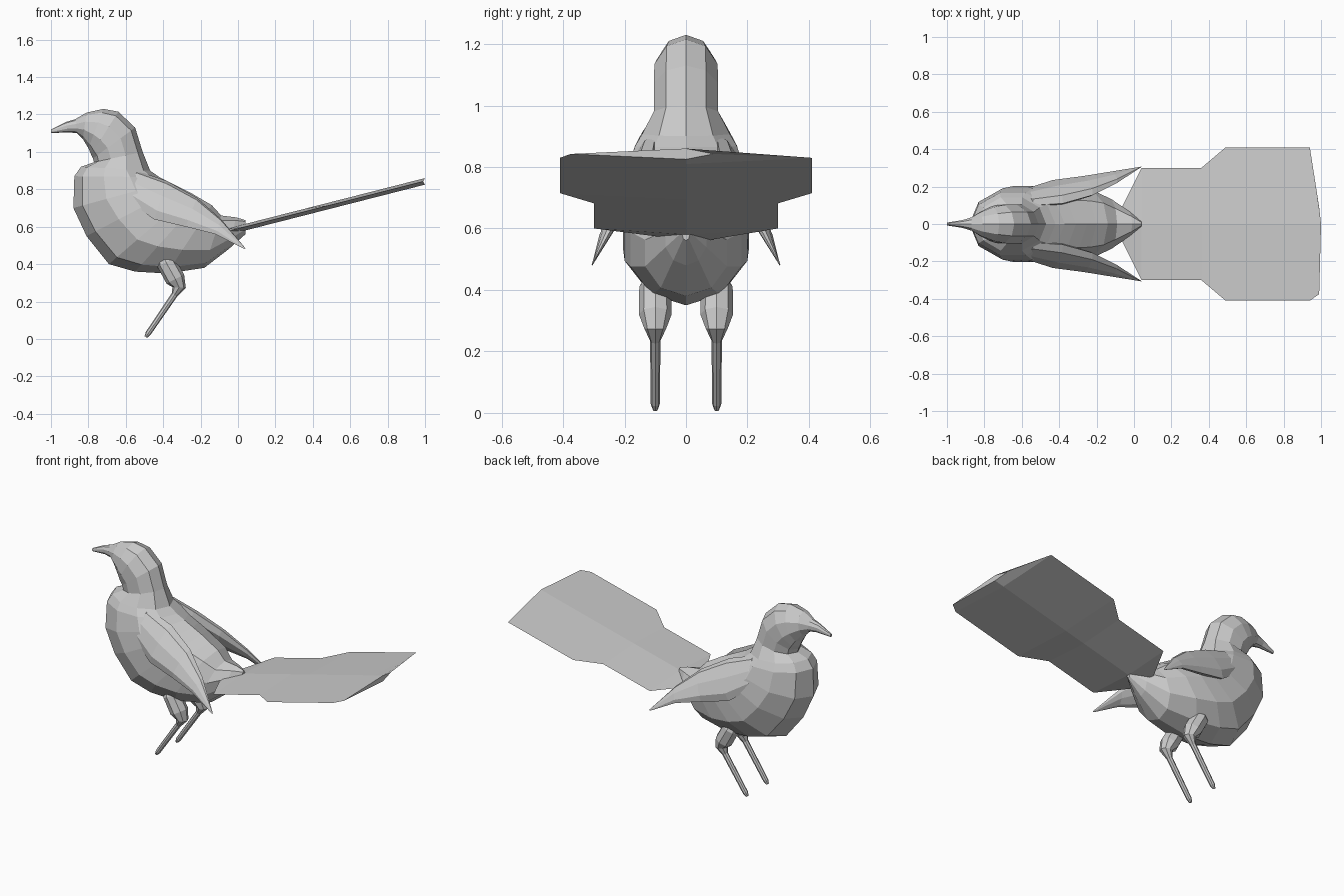
import bpy, bmesh
from math import sin, cos, pi
from mathutils import Vector

if "Cube" in bpy.data.objects:
    bpy.data.objects.remove(bpy.data.objects["Cube"])


def loft(name, rings):
    """Skin equal-length rings of points, cap both ends, flat shaded."""
    bm = bmesh.new()
    rows = [[bm.verts.new(p) for p in ring] for ring in rings]
    n = len(rows[0])
    for a, b in zip(rows, rows[1:]):
        for i in range(n):
            j = (i + 1) % n
            bm.faces.new((a[i], a[j], b[j], b[i]))
    bm.faces.new(rows[0][::-1])
    bm.faces.new(rows[-1])
    bmesh.ops.recalc_face_normals(bm, faces=bm.faces)
    mesh = bpy.data.meshes.new(name)
    bm.to_mesh(mesh)
    bm.free()
    ob = bpy.data.objects.new(name, mesh)
    bpy.context.collection.objects.link(ob)
    return ob


def oval(top, bottom, side, n):
    """Ring through top and bottom points, bulging along the side vector."""
    top, bottom, side = Vector(top), Vector(bottom), Vector(side)
    mid, half = (top + bottom) / 2, (top - bottom) / 2
    return [mid + half * cos(2 * pi * i / n) + side * sin(2 * pi * i / n)
            for i in range(n)]


# Body, head and beak: top x, z, bottom x, z, half width
body = [
    (-1.00, 1.12, -1.00, 1.10, .008), (-.92, 1.16, -.91, 1.105, .022),
    (-.87, 1.175, -.86, 1.10, .038), (-.81, 1.21, -.83, 1.07, .068),
    (-.72, 1.23, -.80, 1.02, .095), (-.64, 1.215, -.785, .985, .108),
    (-.55, 1.13, -.775, .965, .11), (-.51, 1.00, -.77, .945, .11),
    (-.47, .90, -.84, .92, .15), (-.42, .865, -.875, .87, .175),
    (-.37, .84, -.88, .70, .20), (-.31, .81, -.81, .55, .215),
    (-.25, .78, -.69, .40, .215), (-.20, .75, -.55, .36, .21),
    (-.14, .715, -.38, .35, .19), (-.09, .66, -.18, .38, .14),
    (-.01, .65, -.05, .48, .07), (.04, .635, .04, .56, .015),
]
loft("body", [oval((tx, 0, tz), (bx, 0, bz), (0, w, 0), 10)
              for tx, tz, bx, bz, w in body])

# Tail fan: thin diamond section, x, left edge, right edge
tail = [(-.08, .06, -.06), (.04, .30, -.30), (.36, .30, -.30),
        (.49, .41, -.41), (.94, .41, -.41), (.99, .09, -.375)]
rings = []
for x, left, right in tail:
    z = .59 + .255 * x
    cx = 1.0 if x > .95 else x
    zc = .59 + .255 * cx
    rings.append([(x, left, z), (cx, 0, zc + .015), (x, right, z), (cx, 0, zc - .02)])
loft("tail", rings)

# Wings: upper edge, lower edge, half thickness
wing = [
    ((-.61, .14, .85), (-.61, .165, .80), .015),
    ((-.54, .10, .90), (-.575, .185, .73), .035),
    ((-.38, .11, .845), (-.45, .225, .64), .045),
    ((-.22, .155, .755), (-.28, .25, .60), .035),
    ((-.09, .22, .64), (-.12, .28, .56), .018),
    ((.04, .305, .485), (.035, .305, .48), .002),
]
# Legs: x, z, radius along the path, and tilt of each section
leg = [(-.40, .45, .03), (-.385, .41, .052), (-.335, .32, .053),
       (-.315, .275, .036), (-.34, .235, .017), (-.48, .03, .015),
       (-.493, .01, .008)]

for label, s in (("left", 1), ("right", -1)):
    rings = []
    for top, bottom, t in wing:
        a = Vector((top[0], s * top[1], top[2]))
        b = Vector((bottom[0], s * bottom[1], bottom[2]))
        rings.append(oval(a, b, Vector((.2, s * .85, .5)) * t, 8))
    loft(label + "_wing", rings)

    rings = []
    for i, (x, z, r) in enumerate(leg):
        p, q = leg[max(i - 1, 0)], leg[min(i + 1, len(leg) - 1)]
        along = Vector((q[0] - p[0], 0, q[1] - p[1])).normalized()
        across = Vector((-along.z, 0, along.x)) * r
        c = Vector((x, s * .10, z))
        rings.append(oval(c + across, c - across, (0, r, 0), 8))
    loft(label + "_leg", rings)
